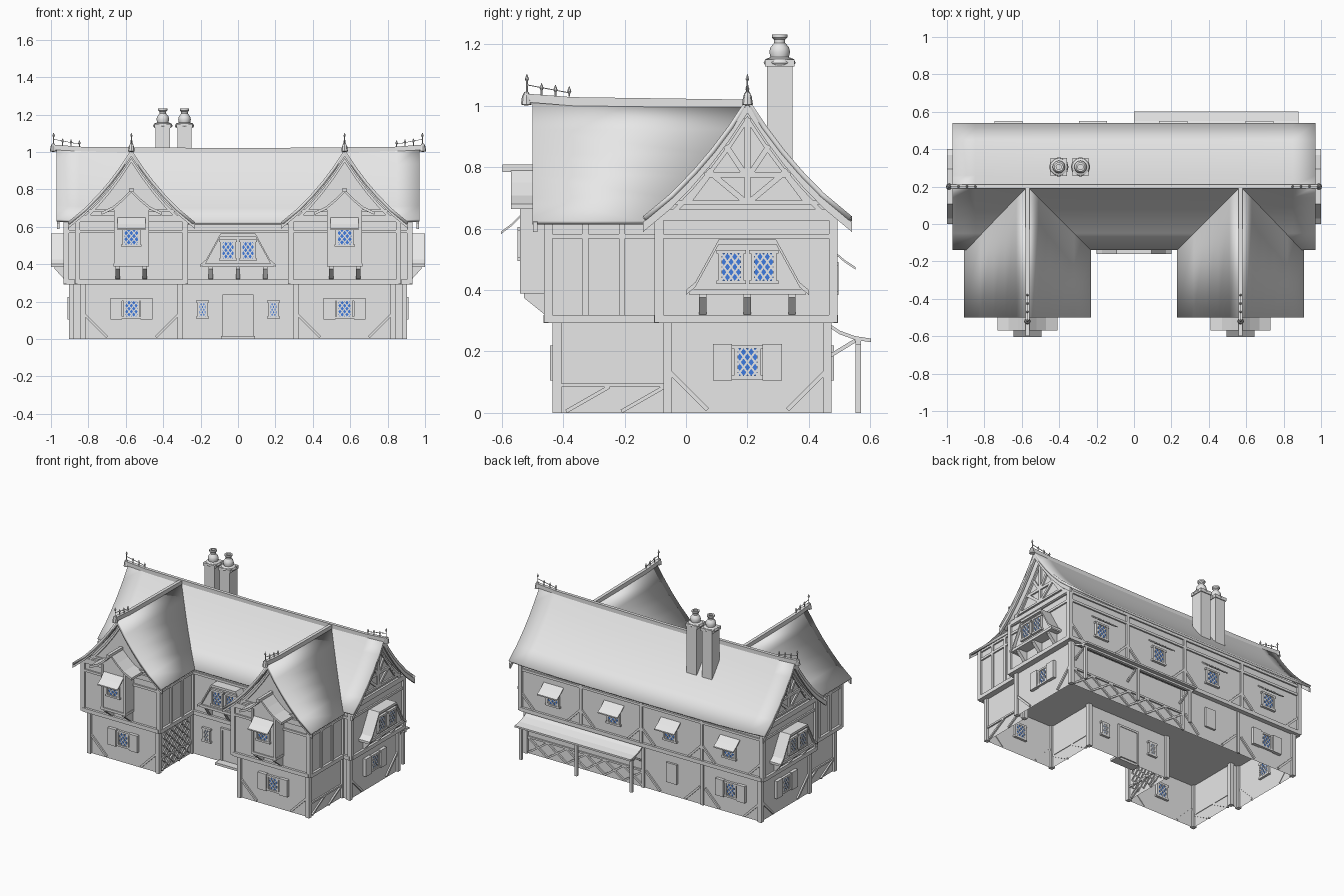
import bpy, bmesh
from math import radians, pi, cos, sin, atan2
from mathutils import Matrix, Vector

cube = bpy.data.objects.get("Cube")
if cube:
    bpy.data.objects.remove(cube)


def material(name, color):
    m = bpy.data.materials.new(name)
    m.use_nodes = True
    m.diffuse_color = color
    m.node_tree.nodes["Principled BSDF"].inputs["Base Color"].default_value = color
    return m


GREY = material("plain_grey", (0.8, 0.8, 0.8, 1))
BLUE = material("blue_glass", (0.05, 0.2, 0.75, 1))
parts = {}


def add(name, M, verts, faces):
    bm = parts.setdefault(name, bmesh.new())
    vs = [bm.verts.new(M @ Vector(v)) for v in verts]
    for f in faces:
        bm.faces.new([vs[i] for i in f])


def frame(x, y, angle, z=0):
    # wall frame: local x along the wall, -y outward, z up
    return Matrix.Translation((x, y, z)) @ Matrix.Rotation(radians(angle), 4, 'Z')


def side(M):
    # local x points outward, local y runs along the wall
    return M @ Matrix.Rotation(radians(-90), 4, 'Z')


def prism(name, M, pts, y0, y1, caps=True):
    n = len(pts)
    verts = [(u, y, z) for y in (y0, y1) for u, z in pts]
    faces = [(i, (i + 1) % n, n + (i + 1) % n, n + i) for i in range(n)]
    if caps:
        faces += [tuple(range(n))[::-1], tuple(range(n, 2 * n))]
    add(name, M, verts, faces)


def box(name, M, u0, u1, y0, y1, z0, z1):
    prism(name, M, [(u0, z0), (u1, z0), (u1, z1), (u0, z1)], y0, y1)


def beam(name, M, a, b, w=0.02, y0=-0.01, y1=0.004):
    a, b = Vector(a), Vector(b)
    d = (b - a).normalized() * (w / 2)
    n = Vector((-d.y, d.x))
    prism(name, M, [a + n, a - n, b - n, b + n], y0, y1)


def band(name, M, pts, t, y0, y1):
    # strip that hangs below a bent line, one convex piece per segment
    for (a, za), (b, zb) in zip(pts, pts[1:]):
        prism(name, M, [(a, za), (b, zb), (b, zb - t), (a, za - t)], y0, y1)


def lathe(name, M, profile, n=12):
    verts = [(r * cos(2 * pi * k / n), r * sin(2 * pi * k / n), z) for r, z in profile for k in range(n)]
    faces = [(j * n + k, j * n + (k + 1) % n, (j + 1) * n + (k + 1) % n, (j + 1) * n + k)
             for j in range(len(profile) - 1) for k in range(n)]
    add(name, M, verts, faces)


def lattice(name, M, u0, u1, z0, z1, n, w, y0, y1):
    for k in range(1, 2 * n):
        c = k / n
        lo, hi = max(0, c - 1), min(1, c)
        for f in (lambda p: u0 + p * (u1 - u0), lambda p: u1 - p * (u1 - u0)):
            beam(name, M, (f(lo), z0 + hi * (z1 - z0)), (f(hi), z0 + lo * (z1 - z0)), w, y0, y1)


def window(M, u, z0, z1, w, out=0.0, shutters=False):
    a, b = u - w / 2, u + w / 2
    box("window_glass", M, a, b, -out - 0.008, -out + 0.012, z0, z1)
    lattice("window_lattice", M, a, b, z0, z1, 3, 0.006, -out - 0.012, -out + 0.016)
    for z in (z0, z1):
        beam("window_frames", M, (a - .012, z), (b + .012, z), 0.012, -out - 0.016, -out + 0.016)
    for s in (a, b):
        beam("window_frames", M, (s, z0), (s, z1), 0.012, -out - 0.016, -out + 0.016)
    if shutters:
        for s0, s1 in ((a - .075, a - .012), (b + .012, b + .075)):
            box("shutters", M, s0, s1, -0.022, 0, z0 - .01, z1 + .01)


def bracket(M, u, depth, top=0.39):
    prism("brackets", side(M), [(0, top), (depth, top), (depth, top - .015), (.012, top - .07), (0, top - .07)],
          u - .012, u + .012)


def awning(M, u, half, out, z0, z1, reach=0.07):
    band("awnings", side(M), [(out, z1), (out + reach * .5, (z0 + z1) / 2 - .004), (out + reach, z0)],
         0.008, u - half, u + half)


def bay(M, reach):
    # tapered bay window with a folded roof
    shape = [(-.185, .40), (-.09, .555), (.09, .555), (.185, .40)]
    prism("bay_windows", M, shape, -reach + .018, 0.02)
    band("bay_roofs", M, [(-.2, .40), (-.17, .425), (-.093, .565), (.093, .565), (.17, .425), (.2, .40)],
         0.016, -reach, 0)
    box("bay_sills", M, -.19, .19, -reach + .008, 0, .385, .403)
    for u in (-.053, .053):
        window(M, u, .425, .525, .072, reach - .018)
    for u in (-.145, 0, .145):
        bracket(M, u, reach - .02)


# Roof slope shared by all large roofs: distance from the ridge, height
SLOPE = [(0, 1.012), (.06, .922), (.12, .842), (.18, .772), (.25, .70), (.34, .625)]


def both(pts):
    return [(-d, z) for d, z in pts[::-1]] + pts[1:]


def gable(M, overhang, truss=True):
    wall = [(-.28, .60)] + both([(d, z - .02) for d, z in SLOPE[:5]] + [(.28, .655)]) + [(.28, .60)]
    prism("gable_walls", M, wall, 0, 0.02)
    band("bargeboards", M, both([(d, z - .004) for d, z in SLOPE]), 0.032, -overhang, -overhang + .014)
    band("gable_rafters", M, both([(d, z - .045) for d, z in SLOPE[:5]]), 0.022, -.012, 0)
    beam("gable_timbers", M, (-.28, .648), (.28, .648), .03, -.014)
    beam("gable_timbers", M, (-.24, .685), (.24, .685), .014)
    if truss:
        beam("gable_timbers", M, (0, .68), (0, .96))
        beam("gable_timbers", M, (-.14, .775), (.14, .775), .018)
        for s in (-1, 1):
            beam("gable_timbers", M, (s * .01, .69), (s * .13, .79), .018)
            beam("gable_timbers", M, (s * .19, .69), (s * .13, .77), .018)
            beam("gable_timbers", M, (s * .01, .78), (s * .07, .87), .018)


def ridge(M, length):
    S = side(M)
    band("ridge_caps", S, [(.028, 1.04), (-.13, 1.028), (-length, 1.02)], .028, -.011, .011)
    for out, h in ((.018, .075), (-.03, .045), (-.075, .04), (-.12, .035)):
        lathe("ridge_spikes", S @ Matrix.Translation((out, 0, 1.03)),
              [(.003, 0), (.003, h - .025), (.007, h - .018), (0, h)], 6)
    beam("ridge_spikes", S, (.018, 1.068), (-.12, 1.042), .003, -.0015, .0015)
    lathe("ridge_knobs", S @ Matrix.Translation((.02, 0, 1.0)),
          [(0, 0), (.018, .004), (.014, .03), (.007, .045), (0, .046)], 8)


# Walls: the same footprint for both storeys, the upper one stepped out
def outline(g):
    half = [(.31 - g, -.06 - g), (.31 - g, -.42 - g), (.83 + g, -.42 - g), (.83 + g, -.06 - g),
            (.89 + g, -.06 - g), (.89 + g, .46 + g * .7)]
    return half + [(-x, y) for x, y in half[::-1]]


FLAT = Matrix.Rotation(radians(90), 4, 'X')
for name, g, z0, z1 in (("lower_walls", 0, 0, .295), ("upper_walls", .028, .295, .65)):
    ring = outline(g)
    prism(name, FLAT, [(x, -y) for x, y in ring], z0, z1, caps=False)
    if g:
        prism("upper_floor", FLAT, [(x, -y) for x, y in ring], .295, .30)
    for (px, py), (qx, qy) in zip(ring, ring[1:] + ring[:1]):
        L = Vector((qx - px, qy - py)).length
        M = Matrix.Translation((px, py, 0)) @ Matrix.Rotation(atan2(qy - py, qx - px), 4, 'Z')
        box("corner_posts", M, -.014, .014, -.014, .014, z0, z1)
        if g:
            beam("wall_rails", M, (0, .305), (L, .305), .026, -.016)
            beam("wall_rails", M, (0, .575), (L, .575), .016)
            beam("wall_rails", M, (0, .635), (L, .635), .018)
            if .3 < L < .4:
                for k in (1, 2):
                    beam("wall_studs", M, (L * k / 3, .31), (L * k / 3, .63))
            elif L > 1:
                for k in (1, 2, 3):
                    beam("wall_studs", M, (L * k / 4, .31), (L * k / 4, .63))
                for k in range(4):
                    for s in (0, 1):
                        u, d = L * (k + s) / 4, (.1 if s == 0 else -.1)
                        beam("wall_braces", M, (u, .42), (u + d, .32), .014)
        elif .3 < L < .4:
            beam("wall_rails", M, (0, .09), (L, .09), .012)
            for k in (0, 1):
                beam("wall_braces", M, (.03 + k * L / 2, .005), (L * (k + 1) / 2 - .01, .085), .012)
        elif .5 < L < .55:
            for a, b in ((.01, .13), (L - .01, L - .13)):
                beam("wall_braces", M, (a, .13), (b, .01), .014)

# Wing fronts: gable, hanging window box, lower window
for s in (-1, 1):
    W = frame(s * .57, -.448, 0)
    gable(W, .05, truss=False)
    ridge(frame(s * .57, -.5, 0), .70)
    box("oriels", W, -.085, .085, -.085, 0, .40, .70)
    prism("oriel_gables", W, [(-.11, .69), (.11, .69), (0, .785)], -.085, .02)
    small = both([(0, .80), (.05, .75), (.1, .708), (.16, .68)])
    band("oriel_roofs", W, small, .016, -.122, .04)
    box("oriel_ridges", W, -.01, .01, -.15, .04, .785, .808)
    box("oriel_sills", W, -.095, .095, -.092, 0, .388, .405)
    for u in (-.085, .085):
        beam("oriel_posts", W, (u, .40), (u, .70), .016, -.092, 0)
    window(W, 0, .50, .60, .085, .085)
    awning(W, 0, .075, .085, .59, .65)
    for u in (-.072, .072):
        bracket(W, u, .08)
    window(frame(s * .57, -.42, 0), 0, .115, .21, .075, 0, True)

    # End gables with bay and shuttered window
    E = frame(s * .918, .2, 90 * s)
    gable(E, .05)
    bay(E, .082)
    ridge(frame(s * .968, .2, 90 * s), .968)
    window(frame(s * .89, .2, 90 * s), 0, .115, .215, .075, 0, True)

# Entrance front
F = frame(0, -.06, 0)
bay(frame(0, -.088, 0), .072)
for u in (-.19, .19):
    window(F, u, .115, .20, .045)
box("door", F, -.07, .07, -.008, .008, .015, .225)
for u in (-.075, .075):
    beam("door_frame", F, (u, 0), (u, .235), .014, -.014, .012)
beam("door_frame", F, (-.082, .232), (.082, .232), .014, -.014, .012)
box("door_step", F, -.09, .09, -.06, 0, 0, .016)
lattice("trellis", frame(-.31, -.24, 90), -.14, .14, .02, .28, 5, .006, -.012, -.004)

# Back wall: awning windows, lower windows, porch
B = frame(0, .48, 180)
for u in (-.67, -.21, .22, .67):
    window(B, u, .39, .485, .085)
    awning(B, u, .075, 0, .475, .53, .072)
G = frame(0, .46, 180)
window(G, .67, .115, .21, .075, 0, True)
box("closed_shutters", G, .18, .26, -.014, 0, .09, .225)
for u in (0, .45):
    beam("wall_studs", G, (u, 0), (u, .29))
for a, b in ((.13, .02), (.32, .43), (.58, .47), (.77, .88)):
    beam("wall_braces", G, (a, .01), (b, .12), .014)
beam("porch_rails", G, (-.88, .115), (0, .115), .012)
for k in range(6):
    a, b = -.87 + k * .145, -.87 + (k + 1) * .145
    beam("porch_rails", G, (a, .01), (b, .11), .012)
    beam("porch_rails", G, (a, .11), (b, .01), .012)
band("porch_roof", side(G), [(0, .295), (.04, .268), (.09, .25), (.142, .242)], .012, -.88, 0)
for u in (-.86, -.44, -.02):
    box("porch_posts", G, u - .009, u + .009, -.11, -.092, 0, .24)
    beam("porch_braces", side(G), (0, .18), (.09, .235), .012, u - .006, u + .006)
box("porch_beam", G, -.88, 0, -.11, -.092, .222, .24)

# Chimneys with round caps and pots
for x in (-.402, -.286):
    C = frame(x, .305, 0)
    box("chimney_shafts", C, -.038, .038, -.042, .042, .7, 1.13)
    box("chimney_collars", C, -.044, .044, -.048, .048, 1.128, 1.15)
    lathe("chimney_pots", C, [(.046, 1.13), (.052, 1.14), (.046, 1.152), (.03, 1.158), (.034, 1.175), (.03, 1.19),
                              (.018, 1.205), (.018, 1.215), (.025, 1.222), (.025, 1.232), (.014, 1.232), (.014, 1.2)])

# Main roof lifts at its ends; wing roofs stop at the valleys
cols = [-.97 + 1.94 * k / 16 for k in range(17)]
rows = both(SLOPE)
n = len(rows)
add("main_roof", Matrix(), [(x, .2 + d, z + .015 * (x / .97) ** 4) for x in cols for d, z in rows],
    [(i * n + j, (i + 1) * n + j, (i + 1) * n + j + 1, i * n + j + 1) for i in range(16) for j in range(n - 1)])
for s, name in ((-1, "right_wing_roof"), (1, "left_wing_roof")):
    add(name, Matrix(), [(s * .57 + d, y, z) for d, z in rows for y in (-.5, .2 - abs(d))],
        [(2 * j, 2 * j + 2, 2 * j + 3, 2 * j + 1) for j in range(n - 1)])

# Turn the collected parts into objects
for name, bm in parts.items():
    bmesh.ops.recalc_face_normals(bm, faces=bm.faces)
    roof = name in ("main_roof", "right_wing_roof", "left_wing_roof")
    if roof and sum(f.normal.z for f in bm.faces) < 0:
        bmesh.ops.reverse_faces(bm, faces=bm.faces)
    mesh = bpy.data.meshes.new(name)
    bm.to_mesh(mesh)
    bm.free()
    mesh.materials.append(BLUE if name == "window_glass" else GREY)
    ob = bpy.data.objects.new(name, mesh)
    bpy.context.collection.objects.link(ob)
    if roof:
        ob.modifiers.new("thickness", 'SOLIDIFY').thickness = 0.016
    if roof or name == "chimney_pots":
        bpy.ops.object.select_all(action='DESELECT')
        ob.select_set(True)
        bpy.context.view_layer.objects.active = ob
        bpy.ops.object.shade_smooth_by_angle(angle=radians(35))
